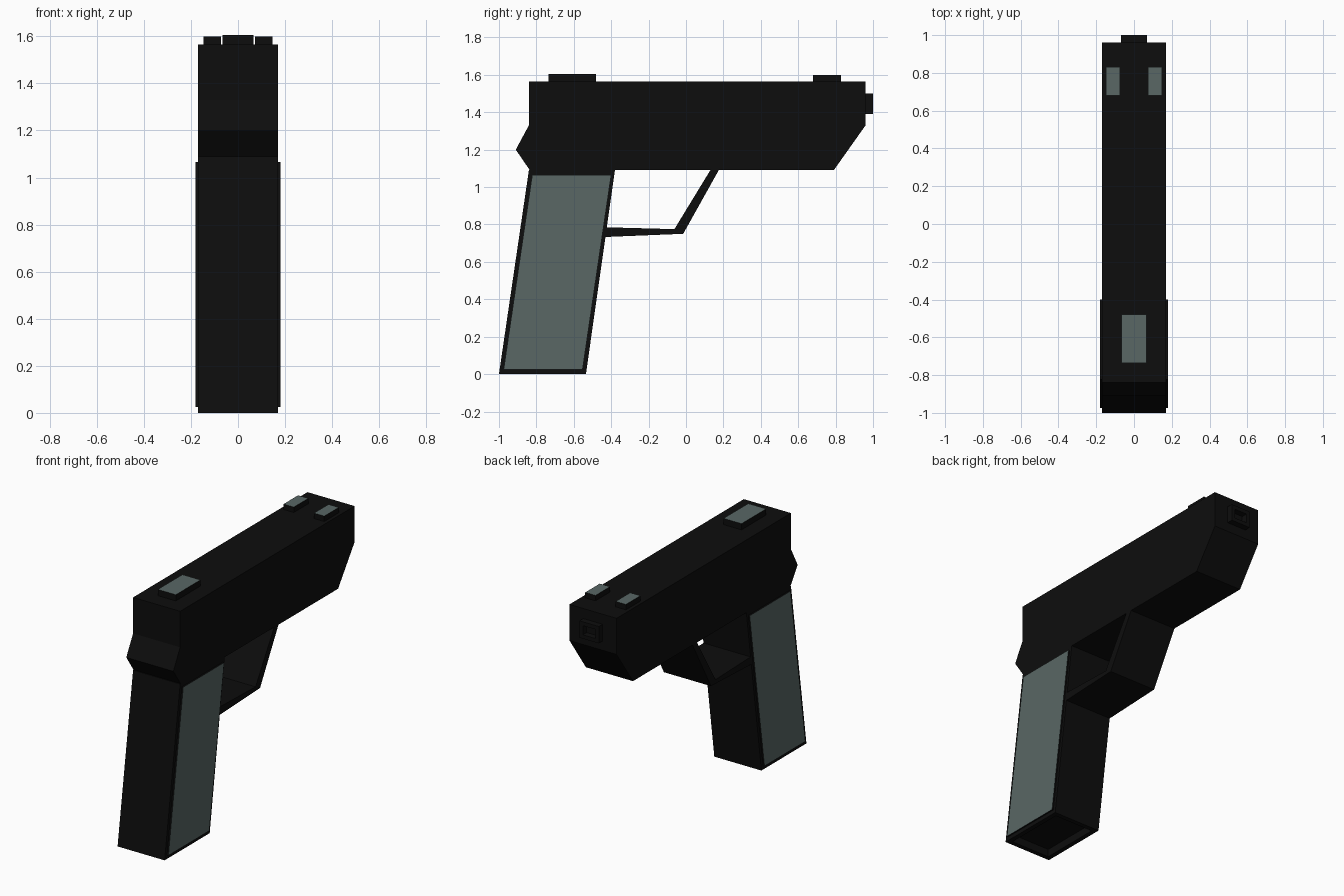
import bpy, bmesh
from mathutils import Vector

if "Cube" in bpy.data.objects:
    bpy.data.objects.remove(bpy.data.objects["Cube"])


def material(name, color):
    m = bpy.data.materials.new(name)
    m.diffuse_color = color
    m.use_nodes = True
    m.node_tree.nodes["Principled BSDF"].inputs["Base Color"].default_value = m.diffuse_color
    return m


black = material("black_metal", (0.004, 0.004, 0.004, 1))
grey = material("grey_green", (0.10, 0.135, 0.13, 1))


def prism(name, profile, x0, x1, accent=None, recess=None, rim=0.03, depth=0.05):
    """Extrude a (y, z) profile along x; colour or hollow the faces pointing a given way."""
    bm = bmesh.new()
    a = [bm.verts.new((x0, y, z)) for y, z in profile]
    b = [bm.verts.new((x1, y, z)) for y, z in profile]
    bm.faces.new(a)
    bm.faces.new(b[::-1])
    n = len(profile)
    for i in range(n):
        j = (i + 1) % n
        bm.faces.new((a[i], b[i], b[j], a[j]))
    bmesh.ops.recalc_face_normals(bm, faces=bm.faces)
    bm.normal_update()

    def facing(d):
        return [f for f in bm.faces if f.normal.dot(Vector(d)) > 0.95]

    if accent:
        for f in facing(accent):
            f.material_index = 1
    if recess:
        hole = facing(recess)
        bmesh.ops.inset_individual(bm, faces=hole, thickness=rim, use_even_offset=True)
        bmesh.ops.inset_individual(bm, faces=hole, thickness=0.0, depth=-depth)
    me = bpy.data.meshes.new(name)
    bm.to_mesh(me)
    bm.free()
    me.materials.append(black)
    me.materials.append(grey)
    ob = bpy.data.objects.new(name, me)
    bpy.context.collection.objects.link(ob)
    return ob


def rect(y0, y1, z0, z1):
    return [(y0, z0), (y1, z0), (y1, z1), (y0, z1)]


W = 0.17

# Slide and frame in one block
prism("body", [(-0.84, 1.565), (0.96, 1.565), (0.96, 1.33), (0.79, 1.09),
               (-0.835, 1.09), (-0.91, 1.20), (-0.84, 1.33)], -W, W)

# Slanted handle, hollow underneath
prism("grip", [(-1.0, 0), (-0.535, 0), (-0.38, 1.09), (-0.84, 1.09)],
      -W, W, recess=(0, 0, -1))

# Raised handle panels
panel = [(-0.975, 0.025), (-0.553, 0.025), (-0.40, 1.065), (-0.822, 1.065)]
for side, label in ((1, "right"), (-1, "left")):
    prism(f"grip_panel_{label}", panel, side * W, side * 0.18, accent=(side, 0, 0))

# Full-width bent trigger guard
prism("trigger_guard", [(-0.435, 0.733), (-0.015, 0.75), (0.175, 1.09),
                        (0.13, 1.09), (-0.062, 0.775), (-0.43, 0.785)], -W, W)

# Sights with light tops
prism("rear_sight", rect(-0.735, -0.48, 1.56, 1.605), -0.065, 0.065, accent=(0, 0, 1))
for side, label in ((1, "right"), (-1, "left")):
    prism(f"front_sight_{label}", rect(0.68, 0.83, 1.56, 1.60),
          side * 0.073, side * 0.147, accent=(0, 0, 1))

# Square barrel end with a bore
prism("muzzle", rect(0.94, 1.0, 1.39, 1.50), -0.07, 0.07,
      recess=(0, 1, 0), rim=0.025, depth=0.04)
